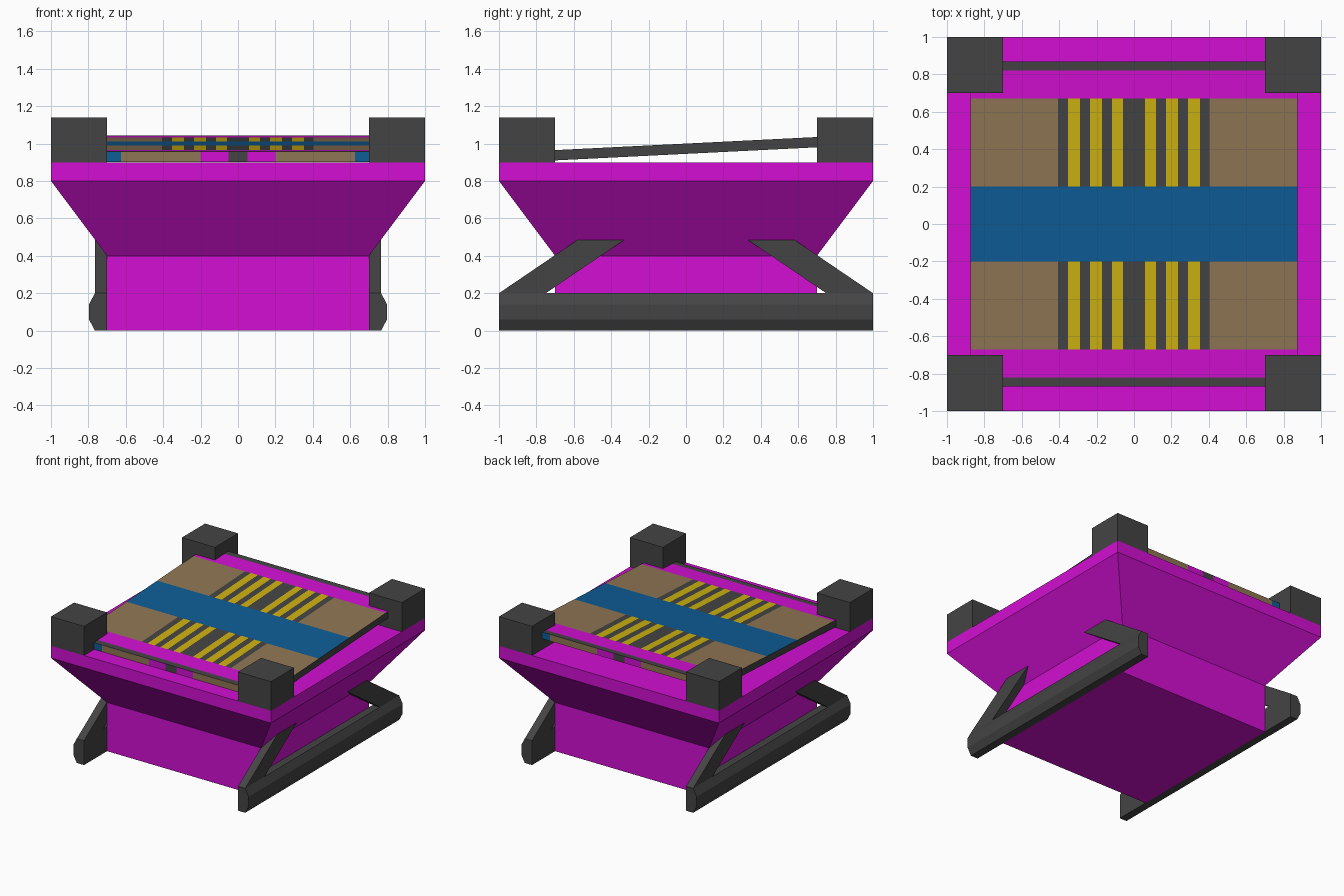
import bpy, bmesh

if "Cube" in bpy.data.objects:
    bpy.data.objects.remove(bpy.data.objects["Cube"])


def material(name, rgb):
    lin = [((c / 255 + 0.055) / 1.055) ** 2.4 for c in rgb]
    m = bpy.data.materials.new(name)
    m.diffuse_color = (*lin, 1)
    m.use_nodes = True
    m.node_tree.nodes["Principled BSDF"].inputs["Base Color"].default_value = m.diffuse_color
    return m


MAGENTA = material("magenta", (210, 15, 210))
GREY = material("dark grey", (68, 68, 68))
BROWN = material("tan brown", (143, 118, 84))
BLUE = material("blue", (14, 93, 151))
YELLOW = material("yellow", (206, 178, 17))


def make(name, bm, mats):
    bmesh.ops.recalc_face_normals(bm, faces=bm.faces)
    me = bpy.data.meshes.new(name)
    bm.to_mesh(me)
    bm.free()
    ob = bpy.data.objects.new(name, me)
    bpy.context.collection.objects.link(ob)
    for m in mats:
        me.materials.append(m)
    return ob


def box_bm(lo, hi):
    bm = bmesh.new()
    bmesh.ops.create_cube(bm, size=1)
    for v in bm.verts:
        for i in range(3):
            v.co[i] = hi[i] if v.co[i] > 0 else lo[i]
    return bm


def prism(name, points, offset, mat):
    # Extrude a planar outline along an offset
    bm = bmesh.new()
    face = bm.faces.new([bm.verts.new(p) for p in points])
    ext = bmesh.ops.extrude_face_region(bm, geom=[face])
    verts = [g for g in ext["geom"] if isinstance(g, bmesh.types.BMVert)]
    bmesh.ops.translate(bm, vec=offset, verts=verts)
    return make(name, bm, [mat])


# Flared body: square rings lofted upward
bm = bmesh.new()
rings = []
for half, z in [(0.7, 0), (0.7, 0.4), (1, 0.8), (1, 0.9)]:
    rings.append([bm.verts.new((sx * half, sy * half, z))
                  for sx, sy in [(-1, -1), (1, -1), (1, 1), (-1, 1)]])
bm.faces.new(rings[0])
bm.faces.new(rings[-1])
for a, b in zip(rings, rings[1:]):
    for i in range(4):
        j = (i + 1) % 4
        bm.faces.new((a[i], a[j], b[j], b[i]))
make("body", bm, [MAGENTA])

for sx in (-1, 1):
    side = "right" if sx > 0 else "left"
    # Skid along each side
    profile = [(0.7, 0), (0.765, 0), (0.797, 0.06), (0.797, 0.14), (0.765, 0.2), (0.7, 0.2)]
    prism(side + "_skid", [(sx * x, -1, z) for x, z in profile], (0, 2, 0), GREY)
    for sy in (-1, 1):
        end = "back" if sy > 0 else "front"
        # Slanted skid strut
        outline = [(1, 0.2), (0.58, 0.485), (0.33, 0.485), (0.75, 0.2)]
        prism(f"{end}_{side}_strut", [(sx * 0.7, sy * y, z) for y, z in outline],
              (sx * 0.065, 0, 0), GREY)
        # Corner post
        xs, ys = sorted((sx * 0.7, sx)), sorted((sy * 0.7, sy))
        make(f"{end}_{side}_post", box_bm((xs[0], ys[0], 0.9), (xs[1], ys[1], 1.14)), [GREY])

# Tilted top panel, cut along its colour borders
STRIPES = [(0.059, 0.118), (0.171, 0.236), (0.289, 0.353)]
bm = box_bm((-0.875, -0.87, 0.945), (0.875, 0.87, 1.0))
x_cuts = [0.05, 0.2, 0.405, 0.625] + [x for s in STRIPES for x in s]
cuts = [(0, c) for c in x_cuts] + [(1, c) for c in (0.2, 0.67, 0.82)]
for axis, c in cuts:
    for s in (-1, 1):
        co, no = [0, 0, 0], [0, 0, 0]
        co[axis], no[axis] = s * c, 1
        bmesh.ops.bisect_plane(bm, geom=bm.verts[:] + bm.edges[:] + bm.faces[:],
                               plane_co=co, plane_no=no)
bm.normal_update()


def panel_colour(f):
    c, n = f.calc_center_median(), f.normal
    x, y = abs(c.x), abs(c.y)
    if n.z > 0.5:  # top pattern
        if y < 0.2:
            return 3
        if y > 0.82:
            return 1
        if y > 0.67:
            return 0
        if x > 0.405:
            return 2
        return 4 if any(a < x < b for a, b in STRIPES) else 1
    if abs(n.y) > 0.5:  # front and back edges
        return 1 if x < 0.05 else 0 if x < 0.2 else 2 if x < 0.625 else 3
    return 1


for f in bm.faces:
    f.material_index = panel_colour(f)
for v in bm.verts:
    v.co.z += 0.05 * v.co.y
make("tilted_panel", bm, [MAGENTA, GREY, BROWN, BLUE, YELLOW])
